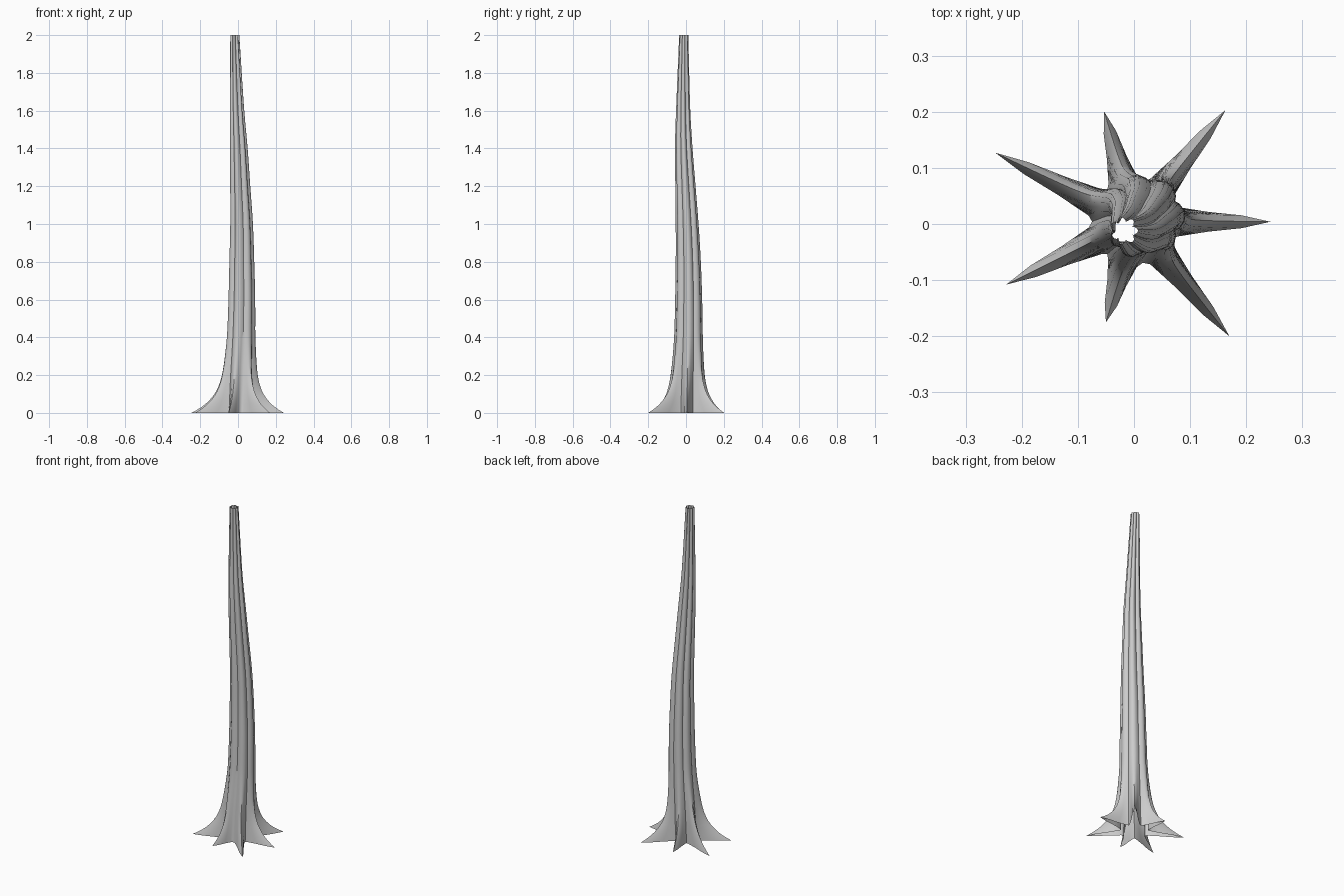
import bpy, bmesh, math
from mathutils import Vector

if "Cube" in bpy.data.objects:
    bpy.data.objects.remove(bpy.data.objects["Cube"])

HEIGHT = 2.0
RINGS = 44

# Root tips on the ground (x, y), counter-clockwise
TIPS = [(0.243, 0.004), (0.163, 0.203), (-0.053, 0.200), (-0.247, 0.127),
        (-0.228, -0.108), (-0.050, -0.175), (0.170, -0.200)]

# Trunk spine: height, centre x, centre y, ridge radius
SPINE = [(0.0, 0.000, 0.004, 0.088), (0.2, 0.006, 0.008, 0.083),
         (0.4, 0.014, 0.013, 0.077), (0.6, 0.018, 0.014, 0.073),
         (0.8, 0.018, 0.012, 0.068), (1.0, 0.017, 0.006, 0.062),
         (1.2, 0.010, -0.003, 0.055), (1.4, 0.003, -0.012, 0.048),
         (1.6, -0.006, -0.015, 0.039), (2.0, -0.018, -0.012, 0.025)]

# Root flare: height, share of the full root length
FLARE = [(0.0, 1.0), (0.02, 0.79), (0.05, 0.55), (0.1, 0.30), (0.15, 0.17),
         (0.2, 0.10), (0.3, 0.04), (0.45, 0.0), (2.0, 0.0)]


def sample(table, z):
    """Smooth interpolation through the rows of a table keyed by height."""
    i = 0
    while i < len(table) - 2 and z > table[i + 1][0]:
        i += 1

    def slope(j, c):
        a, b = table[max(j - 1, 0)], table[min(j + 1, len(table) - 1)]
        return (b[c] - a[c]) / (b[0] - a[0])

    p, q = table[i], table[i + 1]
    h = q[0] - p[0]
    t = (z - p[0]) / h
    return [(2*t**3 - 3*t**2 + 1) * p[c] + (t**3 - 2*t**2 + t) * h * slope(i, c)
            + (3*t**2 - 2*t**3) * q[c] + (t**3 - t**2) * h * slope(i + 1, c)
            for c in range(1, len(p))]


base = Vector(SPINE[0][1:3])
angles = [math.atan2(t[1] - base.y, t[0] - base.x) % math.tau for t in TIPS]
angles[0] = math.atan2(TIPS[0][1] - base.y, TIPS[0][0] - base.x)
lengths = [(Vector(t) - base).length for t in TIPS]


def ring_points(z):
    """One cross-section: seven root ridges with valleys between them."""
    cx, cy, r = sample(SPINE, z)
    flare = max(sample(FLARE, z)[0], 0.0)
    depth = 0.15 + 0.20 * (z / HEIGHT) ** 2
    pts = []
    for k, a in enumerate(angles):
        ext = (lengths[k] - SPINE[0][3]) * flare
        # Half outline of the root: distance outward, half width
        half = [(r * (1 - depth * 0.85), 0.30 * r),
                (r * (1 - depth * 0.40) + 0.32 * ext, 0.20 * r),
                (r * (1 - depth * 0.12) + 0.68 * ext, 0.13 * r)]
        outline = ([(u, -v) for u, v in half] + [(r + ext, 0.0)]
                   + [(u, v) for u, v in reversed(half)])
        for u, v in outline:
            pts.append((cx + u * math.cos(a) - v * math.sin(a),
                        cy + u * math.sin(a) + v * math.cos(a), z))
        # Valley towards the next root
        nxt = angles[(k + 1) % len(angles)]
        if nxt < a:
            nxt += math.tau
        m, rv = (a + nxt) / 2, r * (1 - depth)
        pts.append((cx + rv * math.cos(m), cy + rv * math.sin(m), z))
    return pts


# Hollow trunk with flared roots, open at both ends
bm = bmesh.new()
rings = []
for i in range(RINGS + 1):
    z = HEIGHT * (i / RINGS) ** 1.8
    rings.append([bm.verts.new(p) for p in ring_points(z)])
for low, high in zip(rings, rings[1:]):
    n = len(low)
    for j in range(n):
        k = (j + 1) % n
        bm.faces.new((low[j], low[k], high[k], high[j]))

mesh = bpy.data.meshes.new("tree_trunk")
bm.to_mesh(mesh)
bm.free()
trunk = bpy.data.objects.new("tree_trunk", mesh)
bpy.context.collection.objects.link(trunk)

bark = bpy.data.materials.new("pale_grey_bark")
bark.diffuse_color = (0.6, 0.6, 0.6, 1.0)
bark.use_nodes = True
bark.node_tree.nodes["Principled BSDF"].inputs["Base Color"].default_value = bark.diffuse_color
mesh.materials.append(bark)

bpy.context.view_layer.objects.active = trunk
trunk.select_set(True)
bpy.ops.object.shade_smooth_by_angle(angle=math.radians(50))
